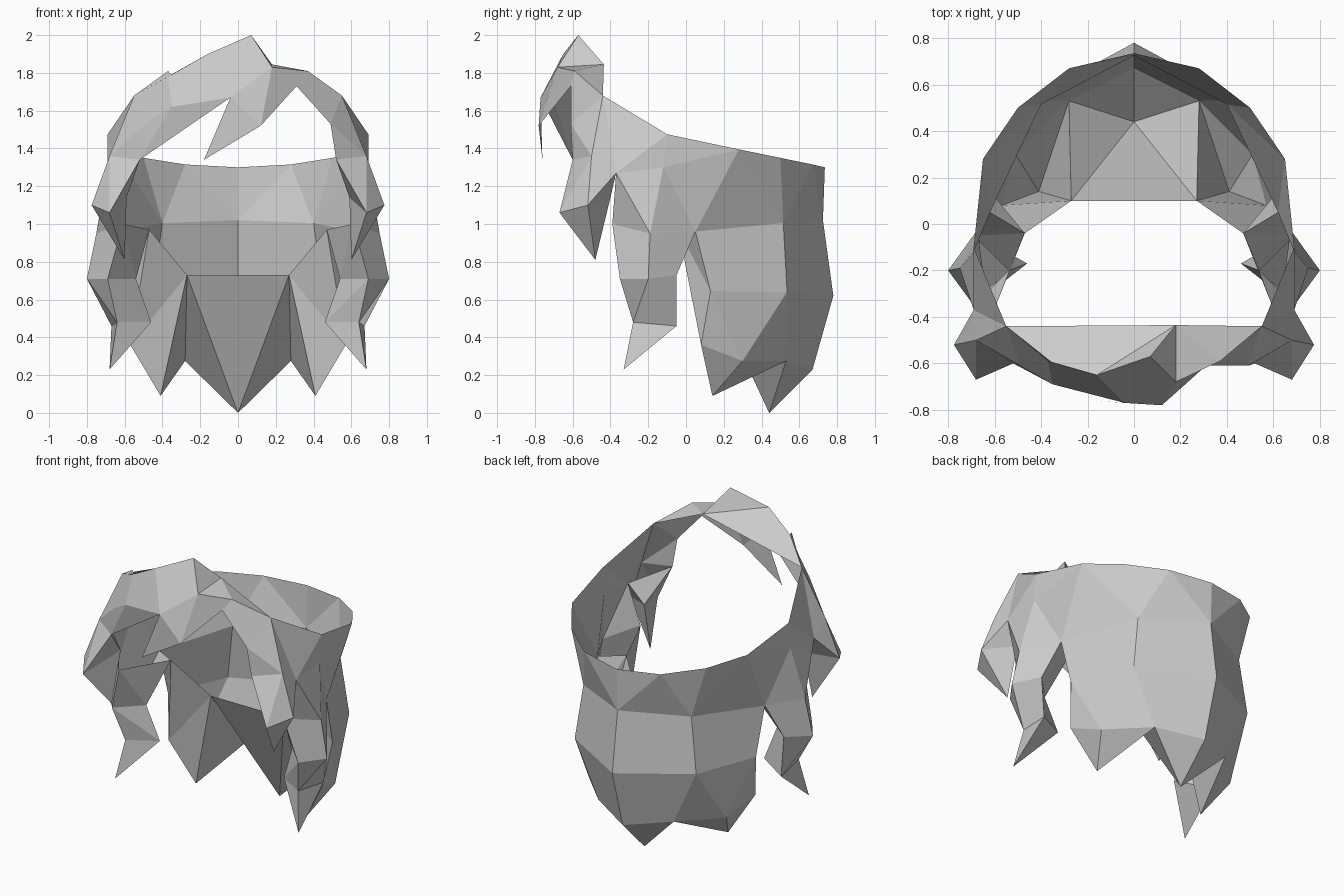
import bpy, bmesh

if "Cube" in bpy.data.objects:
    bpy.data.objects.remove(bpy.data.objects["Cube"])

# landmarks shared between neighbouring parts (right half)
SHARED = dict(
    E=(.69, -.10, 1.475), V=(.69, -.12, 1.30), H=(.62, .05, .96), J=(.47, -.04, .97),
    k=(.69, -.37, 1.27), w=(.55, -.44, 1.68), x=(.37, -.59, 1.81), y=(.31, -.61, 1.73),
    u=(.49, -.61, 1.53), n=(.52, -.60, 1.34), m=(.68, -.50, 1.36))


def part(name, points, faces, mirror=True):
    """Faceted shell: each word in faces is one polygon of point letters."""
    pts = {**SHARED, **points}
    bm = bmesh.new()
    verts = {}
    for word in faces.split():
        for c in word:
            if c not in verts:
                verts[c] = bm.verts.new(pts[c])
        bm.faces.new([verts[c] for c in word])
    if mirror:
        geom = bm.verts[:] + bm.edges[:] + bm.faces[:]
        copy = bmesh.ops.duplicate(bm, geom=geom)["geom"]
        for v in copy:
            if isinstance(v, bmesh.types.BMVert):
                v.co.x *= -1
        bmesh.ops.reverse_faces(bm, faces=[f for f in copy if isinstance(f, bmesh.types.BMFace)])
        bmesh.ops.remove_doubles(bm, verts=bm.verts[:], dist=.0005)
    bmesh.ops.recalc_face_normals(bm, faces=bm.faces[:])
    mesh = bpy.data.meshes.new(name)
    bm.to_mesh(mesh)
    bm.free()
    ob = bpy.data.objects.new(name, mesh)
    bpy.context.collection.objects.link(ob)
    return ob


# back curtain: rim, two middle rows, pointed hem and underside
part("back_hair", dict(
    A=(0, .735, 1.30), B=(.28, .67, 1.315), C=(.50, .50, 1.35), D=(.65, .28, 1.395),
    F=(0, .725, 1.02), G=(.40, .515, 1.005),
    K=(0, .78, .62), L=(.45, .535, .64), M=(.61, .13, .645),
    N=(0, .67, .23), P=(.28, .53, .275), Q=(.51, .30, .275), R=(.57, .08, .36),
    S=(0, .44, 0), T=(.41, .14, .09), I=(.27, .10, .73), O=(0, .10, .73)),
    "ABF BGF BCG CDG DHG DVH DEV FGLK GHML KLPN LQP LMQ MRQ "
    "NPS PQT QRT OIS SIP PIT TIR IJR JMR JHM")

# locks hanging in front of the ears
part("side_lock", dict(
    a=(.75, -.19, .95), b=(.61, -.39, 1.0), c=(.80, -.20, .71), d=(.69, -.35, .71),
    e=(.69, -.05, .73), f=(.54, -.20, .71), g=(.67, -.05, .46), h=(.64, -.28, .48),
    i=(.46, -.17, .48), j=(.68, -.33, .23)),
    "Vka kba VaH Hace abdc cdh chge hjg bfd dfi dih hij ijg figе".replace("е", "e").replace("fige", "fige")
    .replace("fige", "fieg"[:2] + "ge") + " bJf fJe JHe")

# short flared locks at the temples
part("temple_lock", dict(
    p=(.775, -.52, 1.10), q=(.68, -.67, 1.06), r=(.59, -.40, 1.14), t=(.60, -.48, .81)),
    "nqm mqp mpk kpr qtp ptr qrt nrq nkr")

# band rising from the sides to the hairline
part("crown_band", {}, "EVk Ekw wkm wmu umn wuyx")

# swept fringe with a raised tuft and one falling strand
part("fringe", dict(
    A=(-.55, -.44, 1.68), B=(-.37, -.59, 1.78), C=(-.16, -.65, 1.90), D=(.07, -.57, 2.0),
    T=(.18, -.68, 1.83), F=(-.04, -.77, 1.67), G=(-.35, -.69, 1.62), L=(-.49, -.61, 1.53),
    N=(-.52, -.60, 1.34), S=(-.18, -.76, 1.34), K=(.12, -.78, 1.52), Q=(.18, -.435, 1.845)),
    "ABGL LGN NGF BCFG CDTF TFK TKyx FSK ABCQ CDQ QDT QTx Qxw", mirror=False)
